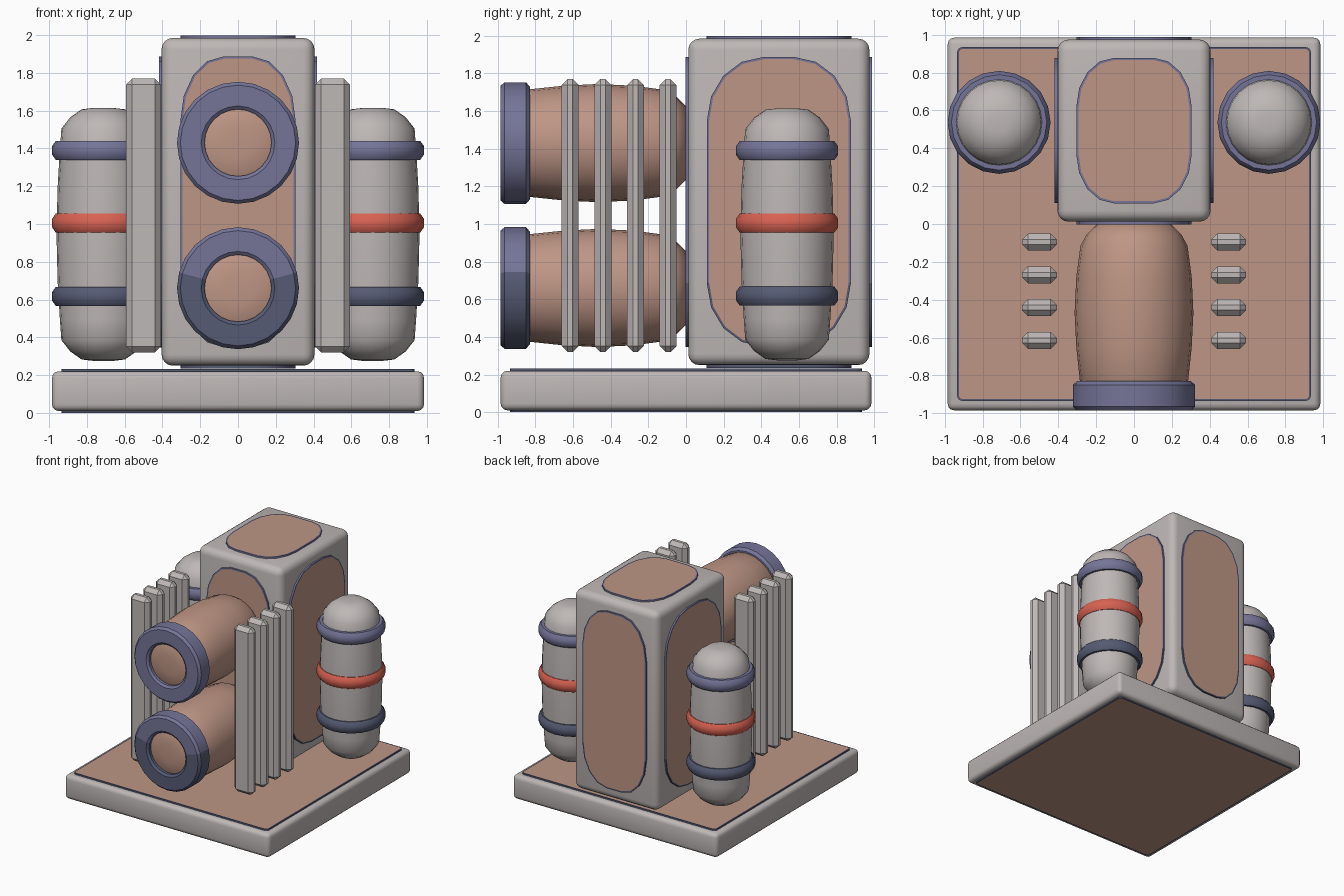
import bpy, bmesh, math
from mathutils import Vector, Matrix

if "Cube" in bpy.data.objects:
    bpy.data.objects.remove(bpy.data.objects["Cube"])


def material(name, r, g, b):
    m = bpy.data.materials.new(name)
    lin = [((c / 255 + 0.055) / 1.055) ** 2.4 for c in (r, g, b)]
    m.diffuse_color = (*lin, 1)
    m.use_nodes = True
    m.node_tree.nodes["Principled BSDF"].inputs["Base Color"].default_value = m.diffuse_color
    return m


GREY = material("warm grey", 190, 184, 182)
TAN = material("tan", 190, 150, 133)
NAVY = material("slate blue", 117, 117, 153)
DARK = material("dark slate", 86, 91, 116)
RED = material("red", 216, 98, 82)
DARK_BELOW = 0.72  # slate trim turns dark below this height


def finish(name, bm, mats, angle=35):
    bmesh.ops.recalc_face_normals(bm, faces=bm.faces)
    if mats[0] == NAVY:
        mats = mats + [DARK]
        for f in bm.faces:
            if f.material_index == 0 and f.calc_center_median().z < DARK_BELOW:
                f.material_index = len(mats) - 1
    me = bpy.data.meshes.new(name)
    bm.to_mesh(me)
    bm.free()
    for m in mats:
        me.materials.append(m)
    ob = bpy.data.objects.new(name, me)
    bpy.context.collection.objects.link(ob)
    bpy.ops.object.select_all(action='DESELECT')
    ob.select_set(True)
    bpy.context.view_layer.objects.active = ob
    bpy.ops.object.shade_smooth_by_angle(angle=math.radians(angle))
    return ob


def box(name, lo, hi, bevel, segments, angle=35):
    lo, hi = Vector(lo), Vector(hi)
    bm = bmesh.new()
    bmesh.ops.create_cube(bm, size=1)
    bmesh.ops.scale(bm, vec=hi - lo, verts=bm.verts)
    bmesh.ops.translate(bm, vec=(lo + hi) / 2, verts=bm.verts)
    bmesh.ops.bevel(bm, geom=list(bm.edges), offset=bevel, segments=segments,
                    profile=0.5, affect='EDGES')
    return finish(name, bm, [GREY], angle)


def lathe(name, profile, sides, matrix, mats, closed=False, angle=40):
    """Spin (radius, height) points about local z."""
    bm = bmesh.new()
    rings = []
    for r, h in profile:
        rings.append([bm.verts.new((r * math.cos(t), r * math.sin(t), h))
                      for t in (2 * math.pi * i / sides for i in range(sides))])
    pairs = list(zip(rings, rings[1:])) + ([(rings[-1], rings[0])] if closed else [])
    for a, b in pairs:
        for i in range(sides):
            j = (i + 1) % sides
            bm.faces.new((a[i], a[j], b[j], b[i]))
    if not closed:
        bm.faces.new(rings[0])
        bm.faces.new(rings[-1])
    bmesh.ops.transform(bm, matrix=matrix, verts=bm.verts)
    return finish(name, bm, mats, angle)


def panel(name, centre, normal, hw, hh, rx, ry, depth=0.015, rim=0.012):
    """Rounded plate with a slate rim and a tan face, lying on a surface."""
    n = Vector(normal)
    up = Vector((0, 1, 0)) if abs(n.z) > 0.5 else Vector((0, 0, 1))
    right = up.cross(n)
    m = Matrix((right, up, n)).transposed().to_4x4()
    m.translation = centre
    bm = bmesh.new()
    pts = []
    for q, (sx, sy) in enumerate(((1, 1), (-1, 1), (-1, -1), (1, -1))):
        for k in range(5):
            t = math.pi / 2 * (q + k / 4)
            pts.append((sx * (hw - rx) + rx * math.cos(t),
                        sy * (hh - ry) + ry * math.sin(t), 0))
    face = bm.faces.new([bm.verts.new(p) for p in pts])
    top = bmesh.ops.extrude_face_region(bm, geom=[face])['geom']
    bmesh.ops.translate(bm, vec=(0, 0, depth),
                        verts=[v for v in top if isinstance(v, bmesh.types.BMVert)])
    bmesh.ops.recalc_face_normals(bm, faces=bm.faces)
    cap = [f for f in top if isinstance(f, bmesh.types.BMFace)][0]
    bmesh.ops.inset_individual(bm, faces=[cap], thickness=rim)
    cap.material_index = 1
    bmesh.ops.transform(bm, matrix=m, verts=bm.verts)
    return finish(name, bm, [NAVY, TAN], 30)


# Base slab with top and bottom panels
box("base_slab", (-0.985, -0.985, 0.01), (0.985, 0.985, 0.22), 0.035, 3)
panel("base_top_panel", (0, 0, 0.218), (0, 0, 1), 0.935, 0.935, 0.03, 0.03, 0.015, 0.01)
panel("base_bottom_panel", (0, 0, 0.012), (0, 0, -1), 0.935, 0.935, 0.03, 0.03, 0.012, 0.01)

# Central tower with a panel on each face
box("tower", (-0.405, 0.012, 0.25), (0.405, 0.975, 1.985), 0.06, 4)
YC, ZC = 0.4935, 1.1175
for s, side in ((-1, "left"), (1, "right")):
    panel("tower_panel_" + side, (s * 0.404, YC, ZC), (s, 0, 0), 0.383, 0.77, 0.30, 0.34)
panel("tower_panel_front", (0, 0.013, ZC), (0, -1, 0), 0.305, 0.77, 0.23, 0.34)
panel("tower_panel_back", (0, 0.974, ZC), (0, 1, 0), 0.305, 0.77, 0.23, 0.34)
panel("tower_panel_top", (0, YC, 1.984), (0, 0, 1), 0.305, 0.385, 0.20, 0.26)
panel("tower_panel_bottom", (0, YC, 0.251), (0, 0, -1), 0.305, 0.385, 0.20, 0.26)

# Two horizontal barrels with collars; local z points to the front
BARREL = [(0.10, -0.01), (0.195, 0.0), (0.25, 0.055), (0.283, 0.115), (0.305, 0.28),
          (0.314, 0.47), (0.305, 0.65), (0.285, 0.84), (0.25, 0.91), (0.17, 0.95),
          (0.08, 0.96)]
COLLAR = [(0.30, 0.83), (0.323, 0.85), (0.323, 0.965), (0.305, 0.985), (0.195, 0.985),
          (0.177, 0.97), (0.177, 0.92), (0.25, 0.83)]
for z, level in ((0.66, "lower"), (1.43, "upper")):
    m = Matrix.Translation((0, 0, z)) @ Matrix.Rotation(math.pi / 2, 4, 'X')
    lathe(level + "_barrel", BARREL, 24, m, [TAN], angle=50)
    lathe(level + "_barrel_collar", COLLAR, 24, m, [NAVY], closed=True, angle=30)

# Upright side tanks with three bands each
HALF = [(0.248, 0.0), (0.242, 0.25), (0.230, 0.45), (0.222, 0.56), (0.175, 0.62),
        (0.115, 0.662), (0.05, 0.67)]
TANK = [(r, -h) for r, h in reversed(HALF[1:])] + HALF
BAND = [(0.215, -0.05), (0.252, -0.05), (0.272, -0.022), (0.272, 0.022), (0.252, 0.05),
        (0.215, 0.05)]
for s, side in ((-1, "left"), (1, "right")):
    lathe(side + "_tank", TANK, 24, Matrix.Translation((s * 0.713, 0.537, 0.945)),
          [GREY], angle=55)
    for z, mat, part in ((0.617, NAVY, "lower"), (1.005, RED, "middle"), (1.39, NAVY, "upper")):
        lathe(f"{side}_tank_{part}_band", BAND, 20,
              Matrix.Translation((s * 0.713, 0.537, z)), [mat], closed=True, angle=50)

    # Row of four upright fins
    for i in range(4):
        y = -0.095 - 0.1735 * i
        box(f"{side}_fin_{i + 1}", (s * 0.5 - 0.092, y - 0.045, 0.32),
            (s * 0.5 + 0.092, y + 0.045, 1.77), 0.032, 1, 20)
